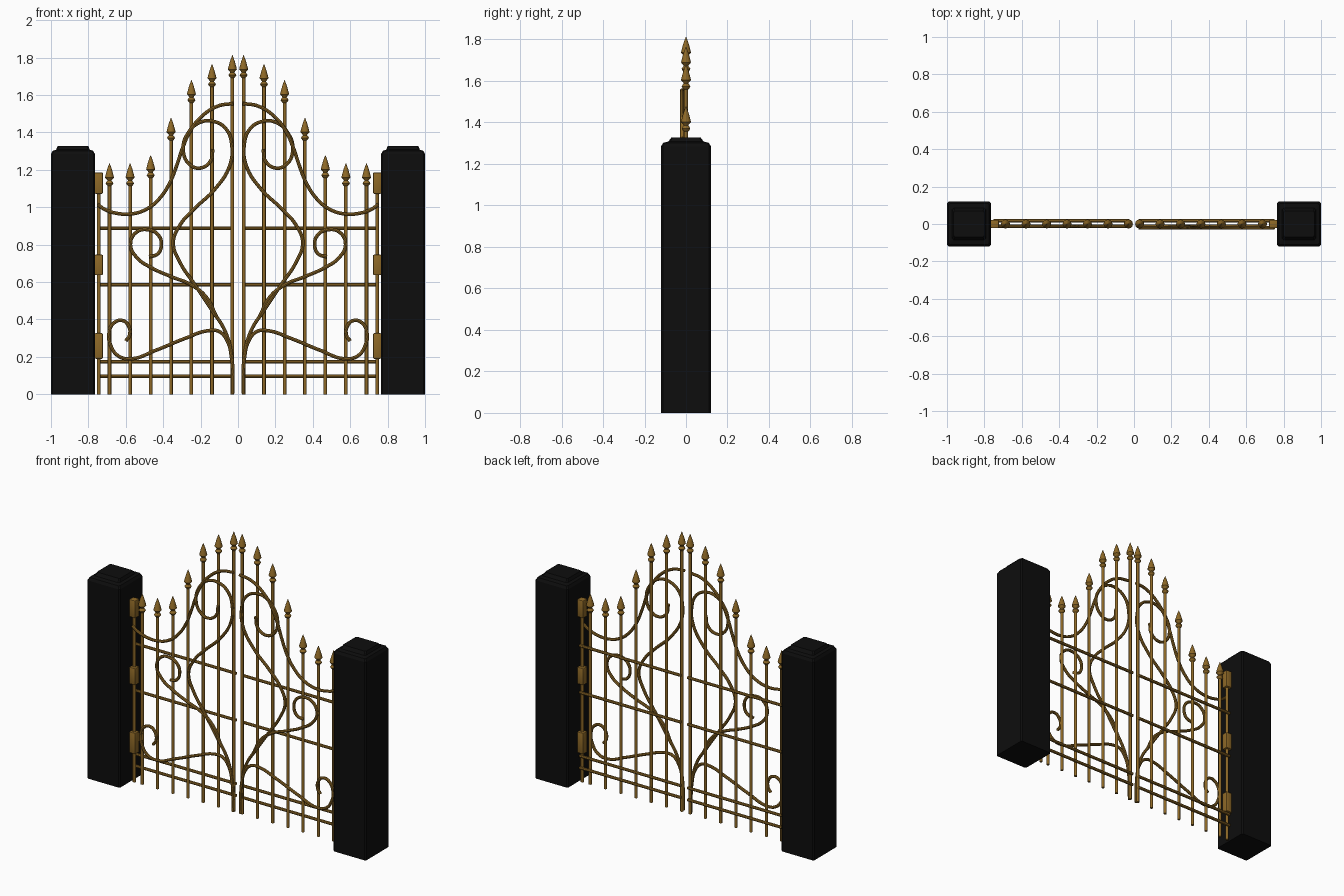
import bpy, bmesh, math
from mathutils import Matrix, Vector

if "Cube" in bpy.data.objects:
    bpy.data.objects.remove(bpy.data.objects["Cube"])

def material(name, rgb):
    m = bpy.data.materials.new(name)
    m.diffuse_color = (*rgb, 1)
    m.use_nodes = True
    m.node_tree.nodes["Principled BSDF"].inputs["Base Color"].default_value = m.diffuse_color
    return m

GOLD = material("antique_gold", (0.27, 0.14, 0.02))
BLACK = material("black_stone", (0.004, 0.004, 0.004))

def finish(name, bm, mat, smooth=True):
    bmesh.ops.recalc_face_normals(bm, faces=bm.faces)
    me = bpy.data.meshes.new(name)
    bm.to_mesh(me)
    bm.free()
    me.materials.append(mat)
    ob = bpy.data.objects.new(name, me)
    bpy.context.collection.objects.link(ob)
    if smooth:
        bpy.ops.object.select_all(action='DESELECT')
        ob.select_set(True)
        bpy.context.view_layer.objects.active = ob
        bpy.ops.object.shade_smooth_by_angle(angle=math.radians(40))
    return ob

def lathe(bm, x, y, profile, n=12):
    """Closed solid of revolution; profile is (radius, z) from bottom to top."""
    rings = [[bm.verts.new((x + r * math.cos(2 * math.pi * i / n),
                            y + r * math.sin(2 * math.pi * i / n), z))
              for i in range(n)] for r, z in profile]
    for a, b in zip(rings, rings[1:]):
        for i in range(n):
            j = (i + 1) % n
            bm.faces.new((a[i], a[j], b[j], b[i]))
    bm.faces.new(rings[0][::-1])
    bm.faces.new(rings[-1])

def tube(name, pts, y, r):
    """Smooth round rod through (x, z) points."""
    cu = bpy.data.curves.new(name, 'CURVE')
    cu.dimensions = '3D'
    cu.bevel_depth = r
    cu.bevel_resolution = 2
    cu.resolution_u = 8
    cu.use_fill_caps = True
    sp = cu.splines.new('BEZIER')
    sp.bezier_points.add(len(pts) - 1)
    for p, (x, z) in zip(sp.bezier_points, pts):
        p.co = (x, y, z)
        p.handle_left_type = p.handle_right_type = 'AUTO'
    tmp = bpy.data.objects.new(name + "_path", cu)
    bpy.context.collection.objects.link(tmp)
    bpy.context.view_layer.update()
    me = bpy.data.meshes.new_from_object(tmp.evaluated_get(bpy.context.evaluated_depsgraph_get()))
    bpy.data.objects.remove(tmp)
    bm = bmesh.new()
    bm.from_mesh(me)
    finish(name, bm, GOLD)

# Paths for the right leaf, as (x, z) in hundredths
ARCH = [(2.5, 155.5), (11, 154), (20, 148), (25.7, 140.5), (29.5, 132), (32.7, 122.5), (36.5, 113),
        (41.7, 105), (48, 99.5), (56.5, 96.5), (65, 96.8), (71.5, 99), (75, 101.5)]
TALL_SCROLL = [(13.5, 131), (14.5, 125), (20, 121), (26, 123), (29.3, 131), (26.5, 140), (20.5, 145.3),
               (13.5, 146), (6.5, 142), (3.3, 133), (4.5, 122), (12.5, 109.5), (23, 99.5),
               (31, 90.5), (34.6, 81), (31, 70.5), (23, 58.5), (14, 45), (7, 34), (3.5, 21), (2.7, 0.5)]
SIDE_SCROLL = [(11.5, 41.5), (17, 52), (25, 58.5), (36, 63), (46, 67.5), (54, 73), (57.5, 80), (54.5, 86.5),
               (48, 88), (42.5, 85), (41, 79.5), (43, 75), (47.5, 73.5)]
LOW_SCROLL = [(2.7, 8), (3.4, 19), (5.5, 28), (10, 33.5), (16, 34), (28, 30), (44, 23.5), (57, 19),
              (64, 20.5), (68, 26), (69, 32.5), (66.5, 38), (62, 39.5), (58.5, 36.5), (58, 31.5), (60, 28.5)]

BARS = [(0.03, 1.813), (0.139, 1.765), (0.249, 1.68), (0.358, 1.478),
        (0.467, 1.278), (0.577, 1.235), (0.687, 1.235)]
BAR_R = 0.0095

for side, s in (("left", -1), ("right", 1)):
    # gate posts with stepped, chamfered tops
    bm = bmesh.new()
    c, prev = 0.8825 * s, None
    for hx, hy, z in [(.1175, .12, 0), (.1175, .12, 1.285), (.108, .11, 1.302), (.09, .085, 1.308),
                      (.082, .07, 1.328)]:
        k = 0.008
        ring = [bm.verts.new((c + x, y, z)) for x, y in
                [(hx - k, -hy), (hx, -hy + k), (hx, hy - k), (hx - k, hy),
                 (-hx + k, hy), (-hx, hy - k), (-hx, -hy + k), (-hx + k, -hy)]]
        if prev:
            for i in range(8):
                j = (i + 1) % 8
                bm.faces.new((prev[i], prev[j], ring[j], ring[i]))
        else:
            bm.faces.new(ring[::-1])
        prev = ring
    bm.faces.new(prev)
    finish(f"{side}_gate_post", bm, BLACK, smooth=False)

    # upright bars and hinge bar
    bm = bmesh.new()
    for x, top in BARS:
        lathe(bm, s * x, 0, [(BAR_R, 0), (BAR_R, top - 0.1)])
    lathe(bm, s * 0.744, 0, [(BAR_R, 0), (BAR_R, 1.17)])
    finish(f"{side}_upright_bars", bm, GOLD)

    # spear points
    bm = bmesh.new()
    for x, top in BARS:
        lathe(bm, s * x, 0, [(r, top + d) for r, d in
              [(.0095, -.122), (.016, -.116), (.021, -.107), (.016, -.098), (.011, -.093), (.013, -.088),
               (.024, -.076), (.022, -.066), (.012, -.03), (.001, 0)]])
    finish(f"{side}_spear_points", bm, GOLD)

    # horizontal rails behind the bars
    for i, z in enumerate((0.096, 0.173, 0.585, 0.888)):
        tube(f"{side}_rail_{i + 1}", [(s * 0.025, z), (s * 0.75, z)], 0.017, 0.0095)

    # arched top rail and scrollwork in front of the bars
    for name, path, y in (("arch_rail", ARCH, -0.02 if s > 0 else -0.012),
                          ("tall_scroll", TALL_SCROLL, -0.012),
                          ("side_scroll", SIDE_SCROLL, -0.012),
                          ("low_scroll", LOW_SCROLL, -0.012)):
        tube(f"{side}_{name}", [(s * x / 100, z / 100) for x, z in path], y, 0.0095)

    # hinge blocks
    bm = bmesh.new()
    for z0, z1 in ((.19, .327), (.637, .747), (1.072, 1.186)):
        bmesh.ops.create_cube(bm, size=1, matrix=Matrix.Translation((s * 0.744, 0, (z0 + z1) / 2))
                              @ Matrix.Diagonal((0.044, 0.044, z1 - z0, 1)))
    bmesh.ops.bevel(bm, geom=bm.edges[:], offset=0.006, segments=2, affect='EDGES', profile=0.5)
    finish(f"{side}_hinges", bm, GOLD)
